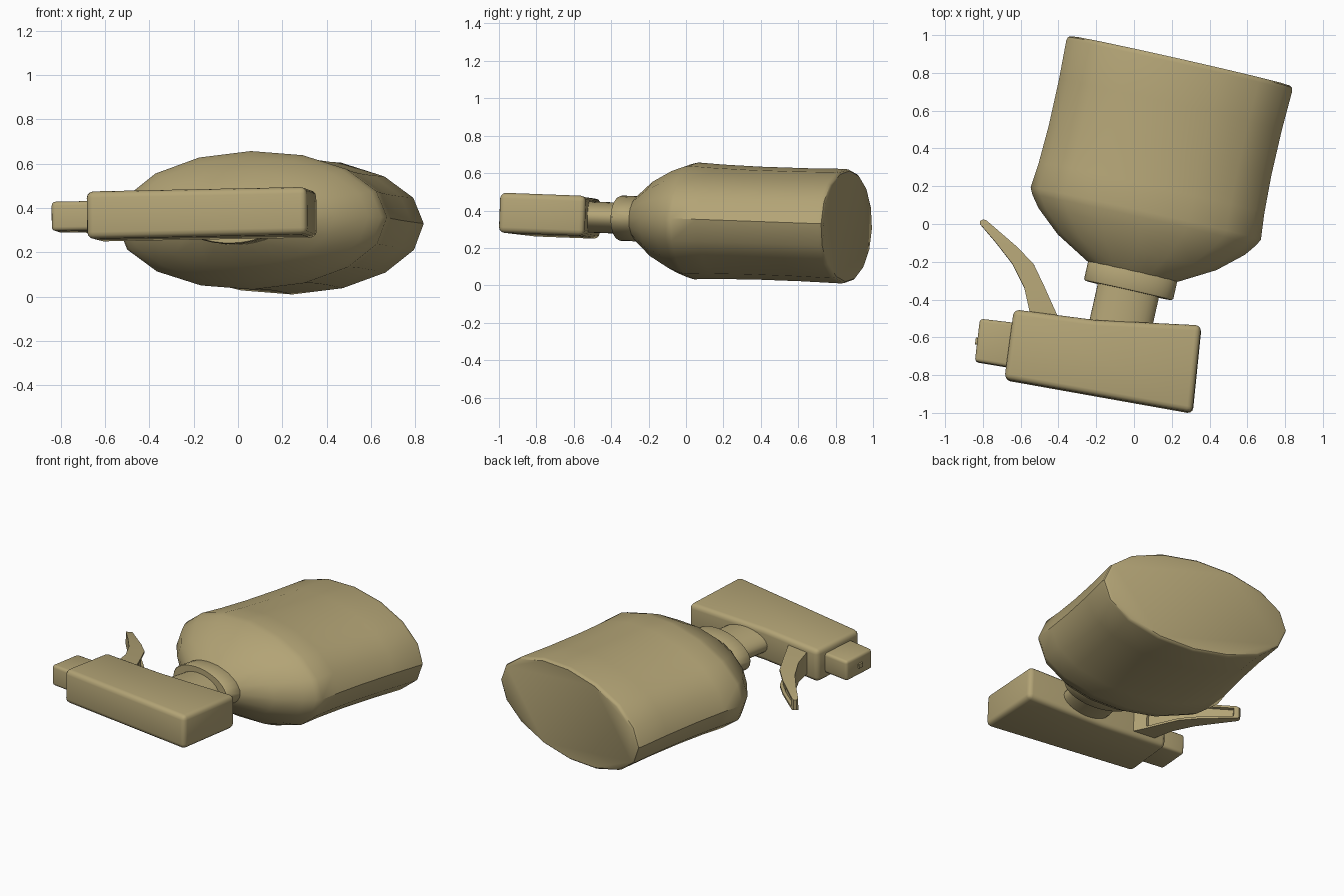
import bpy, bmesh, math
from mathutils import Vector, Matrix

if "Cube" in bpy.data.objects:
    bpy.data.objects.remove(bpy.data.objects["Cube"])

# Single plastic colour
mat = bpy.data.materials.new("khaki_plastic")
mat.use_nodes = True
KHAKI = (0.45, 0.37, 0.18, 1)
mat.diffuse_color = KHAKI
mat.node_tree.nodes["Principled BSDF"].inputs["Base Color"].default_value = KHAKI

# Bottle frame: Y runs along the bottle axis toward its base, Z through its thin side
ax = Vector((0.975, -0.22, 0.022)).normalized()
az = ax.cross(Vector((0.22, 0.975, -0.035))).normalized()
ay = az.cross(ax)
frame = Matrix((ax, ay, az)).transposed().to_4x4()
frame.translation = (0.06, 0.045, 0.345)
to_local = frame.inverted()


def local(p):
    """Plan position to the bottle frame, on its middle plane."""
    v = to_local @ Vector((p[0], p[1], 0.36))
    return Vector((v.x, v.y, 0))


def finish(name, bm, angle=40):
    bmesh.ops.recalc_face_normals(bm, faces=bm.faces)
    bm.transform(frame)
    mesh = bpy.data.meshes.new(name)
    bm.to_mesh(mesh)
    bm.free()
    mesh.materials.append(mat)
    mesh.shade_smooth()
    mesh.set_sharp_from_angle(angle=math.radians(angle))
    obj = bpy.data.objects.new(name, mesh)
    bpy.context.collection.objects.link(obj)
    return obj


def lathe(name, profile, sides, flat=0.5):
    """Flattened oval rings along the axis from (radius, distance) pairs."""
    bm = bmesh.new()
    rings = []
    for r, d in profile:
        turn = [2 * math.pi * i / sides for i in range(sides)]
        rings.append([bm.verts.new((r * math.cos(t), d, r * flat * math.sin(t))) for t in turn])
    for a, b in zip(rings, rings[1:]):
        for i in range(sides):
            j = (i + 1) % sides
            bm.faces.new((a[i], a[j], b[j], b[i]))
    bm.faces.new(rings[0])
    bm.faces.new(rings[-1])
    return finish(name, bm)


def slab(name, outline, half, bevel):
    """Outline raised to both sides of the middle plane, with rounded edges."""
    bm = bmesh.new()
    pts = [local(p) for p in outline]
    low, high = ([bm.verts.new(p + Vector((0, 0, s * half))) for p in pts] for s in (-1, 1))
    bm.faces.new(low)
    bm.faces.new(high)
    for i in range(len(pts)):
        j = (i + 1) % len(pts)
        bm.faces.new((low[i], low[j], high[j], high[i]))
    bmesh.ops.recalc_face_normals(bm, faces=bm.faces)
    if bevel:
        edges = [e for e in bm.edges if e.calc_face_angle() > 0.5]
        bmesh.ops.bevel(bm, geom=edges, offset=bevel, segments=3, profile=0.5, affect='EDGES')
    return finish(name, bm)


# Bottle, collar and neck
lathe("bottle", [(0.22, -0.315), (0.25, -0.302), (0.43, -0.2), (0.56, -0.087), (0.607, -0.025),
                 (0.625, 0.01), (0.612, 0.15), (0.604, 0.35), (0.605, 0.6),
                 (0.613, 0.815), (0.608, 0.832), (0.592, 0.84)], 16)
lathe("collar", [(0.233, -0.28), (0.242, -0.29), (0.242, -0.398), (0.234, -0.407)], 32)
lathe("neck", [(0.166, -0.38), (0.166, -0.62)], 32)

# Spray head, nozzle and outlet
slab("spray_head", [(-0.685, -0.825), (0.31, -1.003), (0.357, -0.54), (-0.2, -0.512),
                    (-0.635, -0.455)], 0.107, 0.03)
slab("nozzle", [(-0.842, -0.73), (-0.6, -0.77), (-0.57, -0.532), (-0.815, -0.503)], 0.066, 0.018)
slab("outlet", [(-0.842, -0.636), (-0.8, -0.64), (-0.795, -0.606), (-0.837, -0.602)], 0.014, 0)

# Curved trigger: (front edge, back edge, half width) from root to tip
sections = [((-0.54, -0.53), (-0.385, -0.53), 0.072), ((-0.56, -0.43), (-0.435, -0.42), 0.07),
            ((-0.58, -0.34), (-0.475, -0.33), 0.065), ((-0.645, -0.21), (-0.53, -0.215), 0.058),
            ((-0.73, -0.1), (-0.615, -0.125), 0.05), ((-0.815, 0.0), (-0.78, 0.018), 0.04),
            ((-0.814, 0.016), (-0.797, 0.024), 0.034)]
bm = bmesh.new()
loops = []
for front, back, w in sections:
    f, b = local(front), local(back)
    up = Vector((0, 0, w))
    loops.append([bm.verts.new(p) for p in (f - up, f + up, b + up, b - up)])
hollow = []
for n, (a, b) in enumerate(zip(loops, loops[1:])):
    for i in range(4):
        j = (i + 1) % 4
        face = bm.faces.new((a[i], a[j], b[j], b[i]))
        if i == 2 and 0 < n < len(loops) - 2:
            hollow.append(face)
bm.faces.new(loops[0])
bm.faces.new(loops[-1])
bmesh.ops.recalc_face_normals(bm, faces=bm.faces)
# Recess on the side toward the bottle
bmesh.ops.inset_region(bm, faces=hollow, thickness=0.014, use_even_offset=True)
walls = bmesh.ops.inset_region(bm, faces=hollow, thickness=0.004, depth=-0.018, use_even_offset=True)
finish("trigger", bm, 35)
